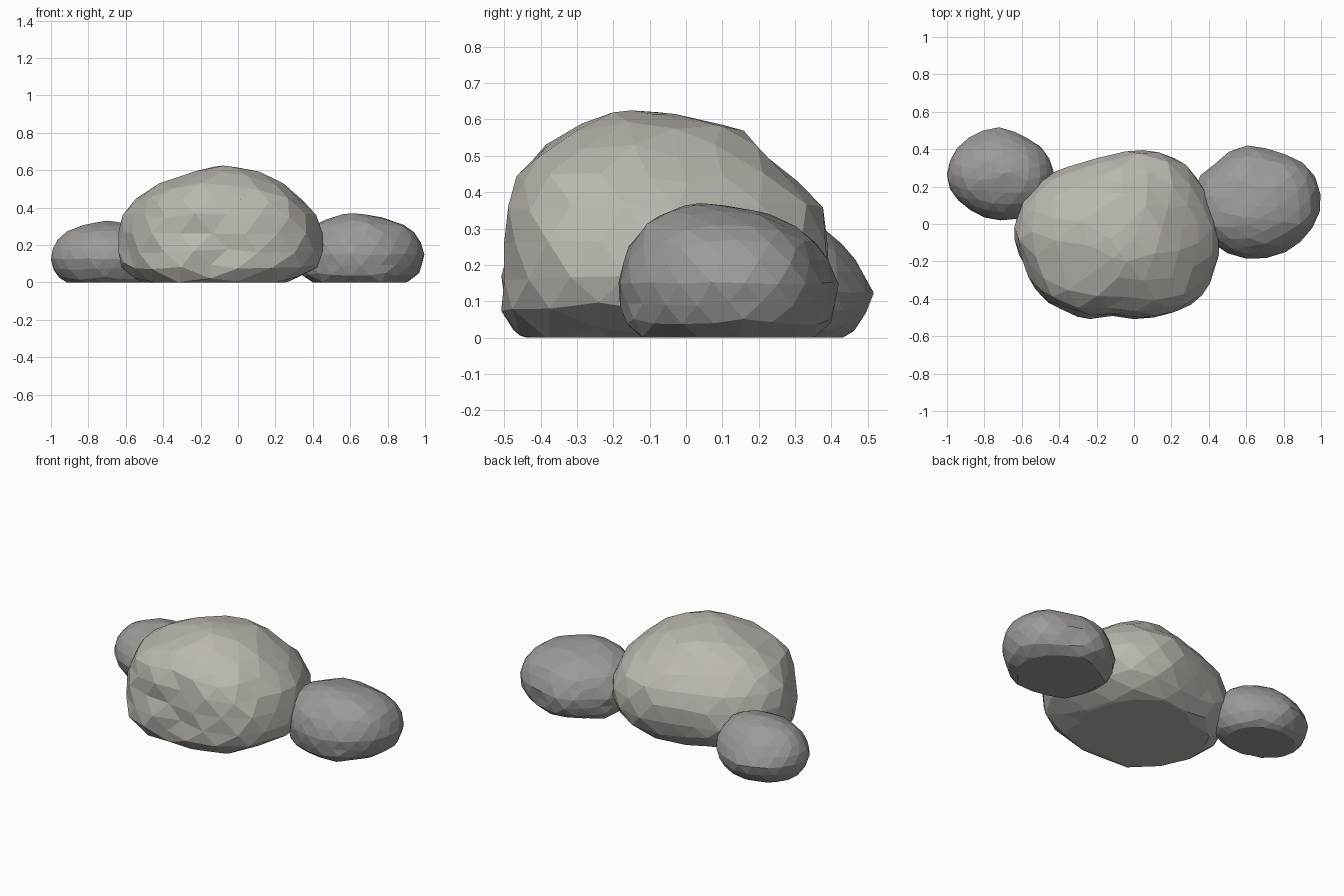
import bpy, bmesh, math, random
from mathutils import Vector


def stone_material(name, color):
    m = bpy.data.materials.new(name)
    m.diffuse_color = color
    return m


def polar_outline(points):
    """Plan outline scaled to a unit box, as sorted (angle, radius) pairs."""
    xs, ys = [p[0] for p in points], [p[1] for p in points]
    cx, cy = (max(xs) + min(xs)) / 2, (max(ys) + min(ys)) / 2
    hx, hy = (max(xs) - min(xs)) / 2, (max(ys) - min(ys)) / 2
    pts = []
    for x, y in points:
        u, v = (x - cx) / hx, (y - cy) / hy
        pts.append((math.atan2(v, u), math.hypot(u, v)))
    pts.sort()
    first, last = pts[0], pts[-1]
    return ([(last[0] - math.tau, last[1])] + pts
            + [(first[0] + math.tau, first[1])])


def radius_at(pts, a):
    for (a0, r0), (a1, r1) in zip(pts, pts[1:]):
        if a0 <= a <= a1:
            t = (a - a0) / max(a1 - a0, 1e-6)
            return r0 + (r1 - r0) * t
    return 1.0


def slice_at(rows, z):
    for r0, r1 in zip(rows, rows[1:]):
        if z <= r1[0]:
            t = (z - r0[0]) / (r1[0] - r0[0])
            return [p + (q - p) * t for p, q in zip(r0, r1)]
    return rows[-1]


def rock(name, outline, rows, mat, seed, jitter, dents=()):
    """Faceted sphere fitted to a plan outline and slices of
    (z, x min, x max, y min, y max), then cut flat at the ground."""
    rng = random.Random(seed)
    pts = polar_outline(outline)
    bm = bmesh.new()
    bmesh.ops.create_icosphere(bm, subdivisions=3, radius=1)
    z0, z1 = rows[0][0], rows[-1][0]
    spin = rng.uniform(0, math.tau)
    for v in bm.verts:
        s = max(-1, min(1, v.co.z))
        a = math.atan2(v.co.y, v.co.x) + spin
        a = math.atan2(math.sin(a), math.cos(a))
        z, xa, xb, ya, yb = slice_at(rows, z0 + (z1 - z0) * (s + 1) / 2)
        r = radius_at(pts, a)
        co = Vector(((xa + xb) / 2 + (xb - xa) / 2 * r * math.cos(a),
                     (ya + yb) / 2 + (yb - ya) / 2 * r * math.sin(a), z))
        if s < 0.98:
            co += Vector([rng.uniform(-jitter, jitter) for _ in range(3)])
        for centre, size, depth in dents:
            d = (co - Vector(centre)).length
            if d < size:
                co.y += depth * (1 - d / size)
        v.co = co
    # flat base
    bmesh.ops.bisect_plane(bm, geom=bm.verts[:] + bm.edges[:] + bm.faces[:],
                           plane_co=(0, 0, 0), plane_no=(0, 0, 1),
                           clear_inner=True)
    bmesh.ops.holes_fill(bm, edges=[e for e in bm.edges if e.is_boundary])
    bmesh.ops.recalc_face_normals(bm, faces=bm.faces[:])
    me = bpy.data.meshes.new(name)
    bm.to_mesh(me)
    bm.free()
    me.materials.append(mat)
    ob = bpy.data.objects.new(name, me)
    bpy.context.collection.objects.link(ob)
    return ob


warm = stone_material("warm_stone", (0.50, 0.475, 0.435, 1))
dark = stone_material("dark_stone", (0.34, 0.325, 0.315, 1))

# Large central boulder
rock("large_boulder",
     [(0.05, 0.41), (0.25, 0.35), (0.34, 0.24), (0.40, 0.11), (0.46, -0.10),
      (0.43, -0.23), (0.36, -0.385), (0.21, -0.475), (0.05, -0.50),
      (-0.11, -0.48), (-0.22, -0.505), (-0.37, -0.465), (-0.50, -0.385),
      (-0.59, -0.21), (-0.65, -0.04), (-0.59, 0.13), (-0.44, 0.28),
      (-0.27, 0.335), (-0.11, 0.37)],
     [(-0.10, -0.12, -0.12, -0.1, -0.1),
      (0.00, -0.53, 0.28, -0.46, 0.29),
      (0.05, -0.61, 0.40, -0.505, 0.35),
      (0.12, -0.645, 0.45, -0.51, 0.39),
      (0.22, -0.655, 0.465, -0.515, 0.415),
      (0.32, -0.63, 0.445, -0.50, 0.395),
      (0.41, -0.60, 0.39, -0.485, 0.335),
      (0.49, -0.50, 0.30, -0.44, 0.24),
      (0.56, -0.34, 0.19, -0.34, 0.18),
      (0.60, -0.20, 0.08, -0.27, 0.12),
      (0.625, -0.08, -0.08, -0.15, -0.15)],
     warm, 4, 0.007,
     [((-0.33, -0.45, 0.28), 0.14, 0.03), ((-0.10, -0.49, 0.18), 0.14, 0.03)])

# Smaller stone on the right
rock("right_stone",
     [(0.59, 0.42), (0.75, 0.385), (0.92, 0.315), (0.97, 0.24), (0.99, 0.15),
      (0.96, 0.0), (0.87, -0.10), (0.79, -0.15), (0.65, -0.18),
      (0.51, -0.155), (0.40, -0.08), (0.32, 0.05), (0.32, 0.2), (0.43, 0.325)],
     [(-0.07, 0.64, 0.64, 0.1, 0.1),
      (0.00, 0.38, 0.91, -0.145, 0.36),
      (0.05, 0.34, 0.97, -0.175, 0.41),
      (0.14, 0.32, 1.00, -0.187, 0.425),
      (0.24, 0.34, 0.97, -0.165, 0.385),
      (0.30, 0.39, 0.91, -0.12, 0.32),
      (0.335, 0.46, 0.82, -0.085, 0.26),
      (0.36, 0.54, 0.71, -0.02, 0.14),
      (0.37, 0.61, 0.61, 0.04, 0.04)],
     dark, 7, 0.004)

# Smallest stone on the left
rock("left_stone",
     [(-0.73, 0.52), (-0.59, 0.475), (-0.455, 0.36), (-0.43, 0.28),
      (-0.43, 0.2), (-0.48, 0.09), (-0.59, 0.04), (-0.73, 0.025),
      (-0.855, 0.07), (-0.95, 0.145), (-1.0, 0.24), (-0.99, 0.33),
      (-0.925, 0.43), (-0.83, 0.49)],
     [(-0.08, -0.72, -0.72, 0.27, 0.27),
      (0.00, -0.93, -0.50, 0.09, 0.45),
      (0.05, -0.98, -0.45, 0.045, 0.495),
      (0.12, -1.003, -0.43, 0.02, 0.518),
      (0.20, -0.985, -0.44, 0.035, 0.485),
      (0.27, -0.925, -0.50, 0.10, 0.42),
      (0.31, -0.83, -0.57, 0.17, 0.36),
      (0.33, -0.70, -0.70, 0.27, 0.27)],
     dark, 11, 0.003)
